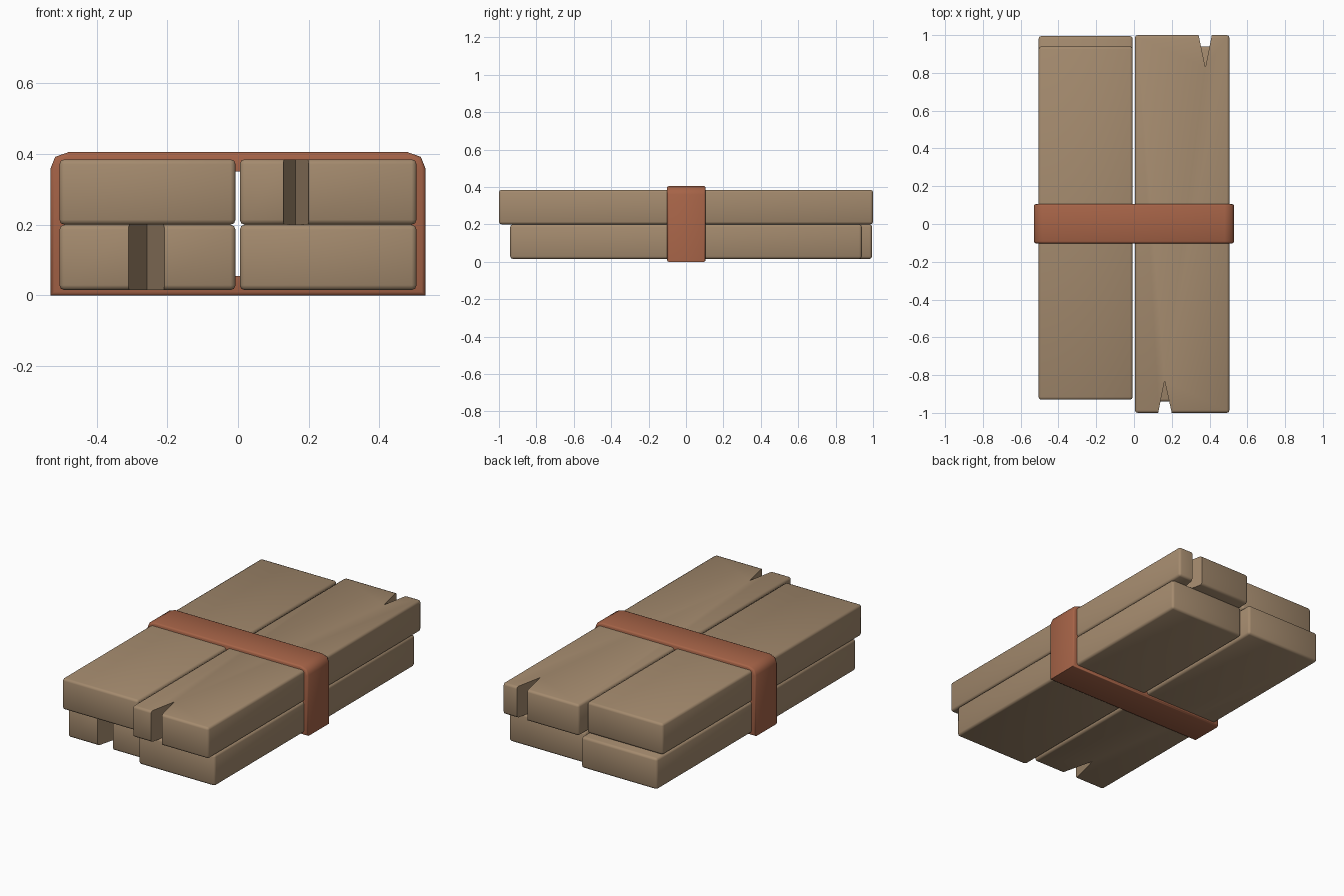
import bpy, bmesh, math
from mathutils import Vector

default = bpy.data.objects.get("Cube")
if default:
    bpy.data.objects.remove(default, do_unlink=True)


def material(name, rgb):
    m = bpy.data.materials.new(name)
    m.use_nodes = True
    m.diffuse_color = (*rgb, 1)
    m.node_tree.nodes["Principled BSDF"].inputs["Base Color"].default_value = (*rgb, 1)
    return m


wood = material("weathered_wood", (0.37, 0.255, 0.155))
strap = material("rust_red_strap", (0.38, 0.125, 0.063))


def finish(bm, name, mat):
    bmesh.ops.recalc_face_normals(bm, faces=bm.faces[:])
    mesh = bpy.data.meshes.new(name)
    bm.to_mesh(mesh)
    bm.free()
    mesh.materials.append(mat)
    ob = bpy.data.objects.new(name, mesh)
    bpy.context.collection.objects.link(ob)
    bpy.ops.object.select_all(action="DESELECT")
    ob.select_set(True)
    bpy.context.view_layer.objects.active = ob
    bpy.ops.object.shade_smooth_by_angle(angle=math.radians(50))
    return ob


def plank(name, x0, x1, y0, y1, z0, front=None, back=None, height=0.185):
    """Rounded board; a split is (left, tip x, right, tip y)."""
    outline, sharp = [(x0, y0)], []
    for split, y, end in ((front, y0, (x1, y0)), (back, y1, (x0, y1))):
        if y == y1:
            outline.append((x1, y1))
        if split:
            a, tip, b, depth = split
            cut = [(a, y), (tip, depth), (b, y)]
            cut = cut if y == y0 else cut[::-1]
            outline += cut
            sharp += cut
        outline.append(end)
    bm = bmesh.new()
    base = bm.faces.new([bm.verts.new((x, y, z0)) for x, y in outline])
    top = bmesh.ops.extrude_face_region(bm, geom=[base])["geom"]
    bmesh.ops.translate(bm, vec=(0, 0, height),
                        verts=[v for v in top if isinstance(v, bmesh.types.BMVert)])

    # Soften the outside edges and leave the split edges crisp
    def in_split(v):
        return any((v.co.xy - Vector(p)).length < 1e-4 for p in sharp)
    edges = [e for e in bm.edges if not all(in_split(v) for v in e.verts)]
    bmesh.ops.bevel(bm, geom=edges, offset=0.014, segments=2, profile=0.5,
                    affect="EDGES")
    return finish(bm, name, wood)


# Stacked boards
LOW, HIGH = 0.015, 0.2
plank("lower_right_plank", -0.505, -0.007, -0.875, 0.995, LOW,
      front=(-0.31, -0.258, -0.208, -0.67))
plank("lower_left_plank", 0.005, 0.505, -0.94, 0.94, LOW)
plank("upper_right_plank", -0.505, -0.007, -0.93, 0.94, HIGH)
plank("upper_left_plank", 0.005, 0.505, -1.0, 1.0, HIGH,
      front=(0.128, 0.162, 0.2, -0.83), back=(0.342, 0.378, 0.412, 0.83))

# Strap: a loop with square feet and clipped top corners
half = [(0.53, 0), (0.53, 0.36), (0.517, 0.392), (0.48, 0.405)]
inner_half = [(0.475, 0.055), (0.475, 0.33), (0.47, 0.345), (0.455, 0.35)]


def loop(points):
    return points + [(-x, z) for x, z in reversed(points)]


bm = bmesh.new()
rings = [[bm.verts.new((x, y, z)) for x, z in loop(pts)]
         for pts, y in ((half, -0.102), (half, 0.105),
                        (inner_half, 0.105), (inner_half, -0.102))]
count = len(rings[0])
for a, b in zip(rings, rings[1:] + rings[:1]):
    for i in range(count):
        j = (i + 1) % count
        bm.faces.new((a[i], a[j], b[j], b[i]))
rims = [bm.edges.get((r[i], r[(i + 1) % count])) for r in rings[:2] for i in range(count)]
bmesh.ops.bevel(bm, geom=rims, offset=0.01, segments=2, profile=0.5, affect="EDGES")
finish(bm, "strap", strap)
